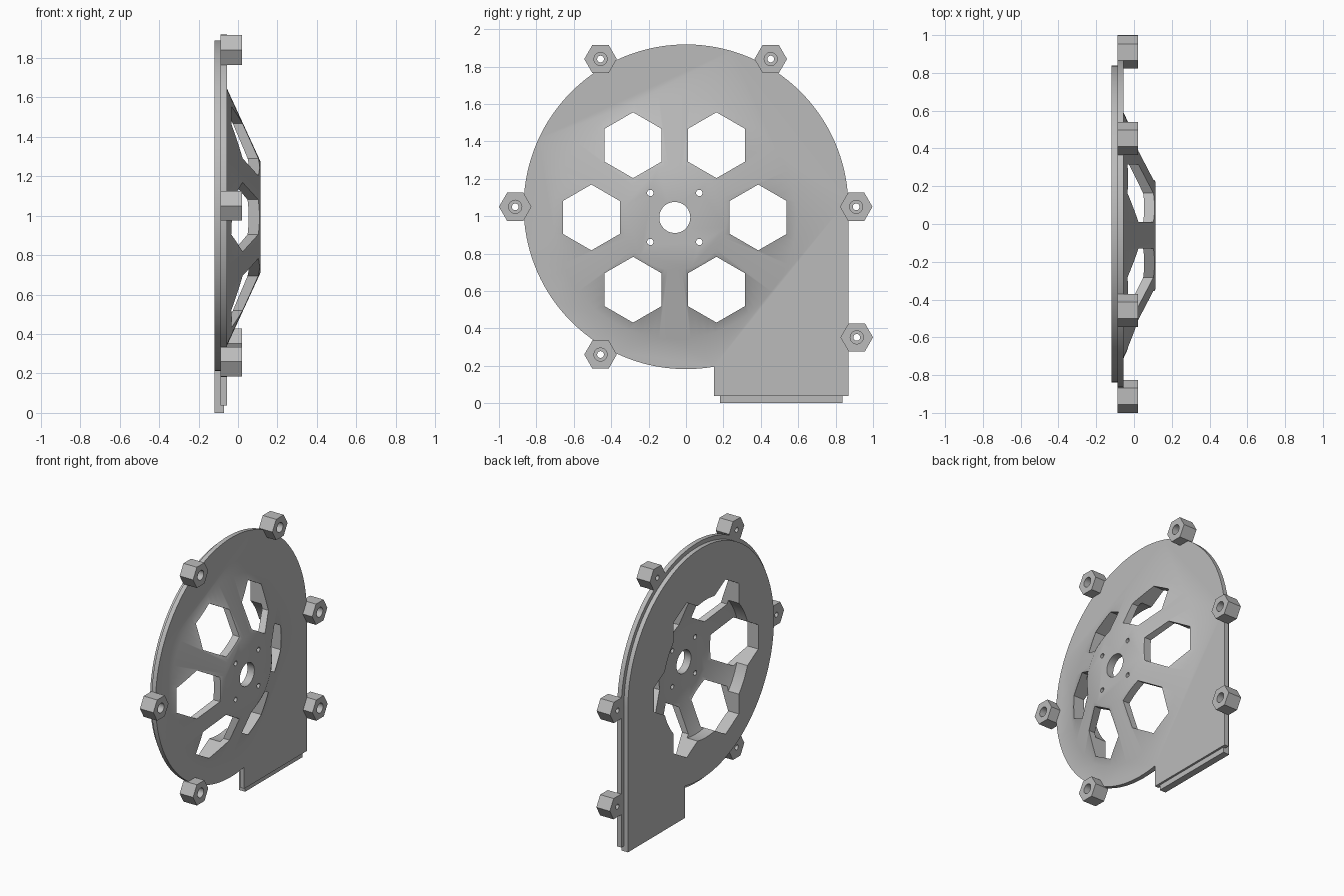
import bpy, bmesh, math

cube = bpy.data.objects.get("Cube")
if cube:
    bpy.data.objects.remove(cube, do_unlink=True)

grey = bpy.data.materials.new("light grey")
grey.use_nodes = True
colour = (0.5, 0.5, 0.5, 1)
grey.diffuse_color = colour
grey.node_tree.nodes["Principled BSDF"].inputs["Base Color"].default_value = colour


def circle(cy, cz, r, n=96, start=0.0):
    return [(cy + r * math.cos(start + math.tau * i / n),
             cz + r * math.sin(start + math.tau * i / n)) for i in range(n)]


def loft(name, sections):
    """Closed solid through (x, outline) sections stacked along x."""
    bm = bmesh.new()
    rings = [[bm.verts.new((x, y, z)) for y, z in pts] for x, pts in sections]
    n = len(rings[0])
    for a, b in zip(rings, rings[1:]):
        for i in range(n):
            j = (i + 1) % n
            bm.faces.new((a[i], a[j], b[j], b[i]))
    bm.faces.new(rings[0][::-1])
    bm.faces.new(rings[-1])
    bmesh.ops.recalc_face_normals(bm, faces=bm.faces)
    mesh = bpy.data.meshes.new(name)
    bm.to_mesh(mesh)
    bm.free()
    mesh.materials.append(grey)
    obj = bpy.data.objects.new(name, mesh)
    bpy.context.collection.objects.link(obj)
    return obj


def combine(target, tool, operation):
    """Apply a boolean and discard the tool."""
    mod = target.modifiers.new(operation, 'BOOLEAN')
    mod.operation, mod.solver, mod.object = operation, 'EXACT', tool
    bpy.context.view_layer.objects.active = target
    bpy.ops.object.modifier_apply(modifier=mod.name)
    bpy.data.objects.remove(tool, do_unlink=True)


def smooth(obj):
    bpy.ops.object.select_all(action='DESELECT')
    obj.select_set(True)
    bpy.context.view_layer.objects.active = obj
    bpy.ops.object.shade_smooth_by_angle(angle=math.radians(30))


def housing(r, outlet_y, bottom, n=110):
    """Round casing outline running into a rectangular outlet."""
    end = math.tau - math.acos(outlet_y / r)
    pts = [(r * math.cos(end * i / n), 1.05 + r * math.sin(end * i / n))
           for i in range(n + 1)]
    return pts + [(outlet_y, bottom), (r, bottom)]


HY, HZ = -0.06, 0.993      # fan axis

# Cover plate with a smaller locating step behind it
front = housing(0.868, 0.15, 0.038)
back = housing(0.838, 0.182, 0.0)
cover = loft("fan_cover", [(-0.088, front), (-0.055, front)])
combine(cover, loft("step", [(-0.12, back), (-0.07, back)]), 'UNION')

# Raised cone and its hollow inside
combine(cover, loft("cone", [(-0.07, circle(HY, HZ, 0.65)),
                             (-0.055, circle(HY, HZ, 0.65)),
                             (0.115, circle(HY, HZ, 0.28))]), 'UNION')
combine(cover, loft("hollow", [(-0.2, circle(HY, HZ, 0.5)),
                               (-0.035, circle(HY, HZ, 0.5)),
                               (0.06, circle(HY, HZ, 0.28))]), 'DIFFERENCE')

# Six hexagonal vents, the shaft hole and four screw holes
holes = [circle(HY + 0.446 * math.cos(k * math.pi / 3),
                HZ + 0.446 * math.sin(k * math.pi / 3),
                0.176, 6, math.pi / 6) for k in range(6)]
holes.append(circle(HY, HZ, 0.083, 48))
holes += [circle(HY + sy * 0.131, HZ + sz * 0.131, 0.017, 24)
          for sy in (-1, 1) for sz in (-1, 1)]
for pts in holes:
    combine(cover, loft("hole", [(-0.3, pts), (0.3, pts)]), 'DIFFERENCE')
smooth(cover)

# Hexagonal bosses with stepped bores around the rim
bosses = [(-0.913, 1.05), (-0.457, 1.84), (0.453, 1.84),
          (0.91, 1.05), (0.913, 0.352), (-0.457, 0.26)]
for i, (y, z) in enumerate(bosses, 1):
    hexagon = circle(y, z, 0.087, 6)
    boss = loft(f"screw_boss_{i}", [(-0.088, hexagon), (0.02, hexagon)])
    wide, narrow = circle(y, z, 0.035, 32), circle(y, z, 0.018, 32)
    combine(boss, loft("bore", [(-0.2, narrow), (-0.05, narrow),
                                (-0.05, wide), (0.2, wide)]), 'DIFFERENCE')
    smooth(boss)
